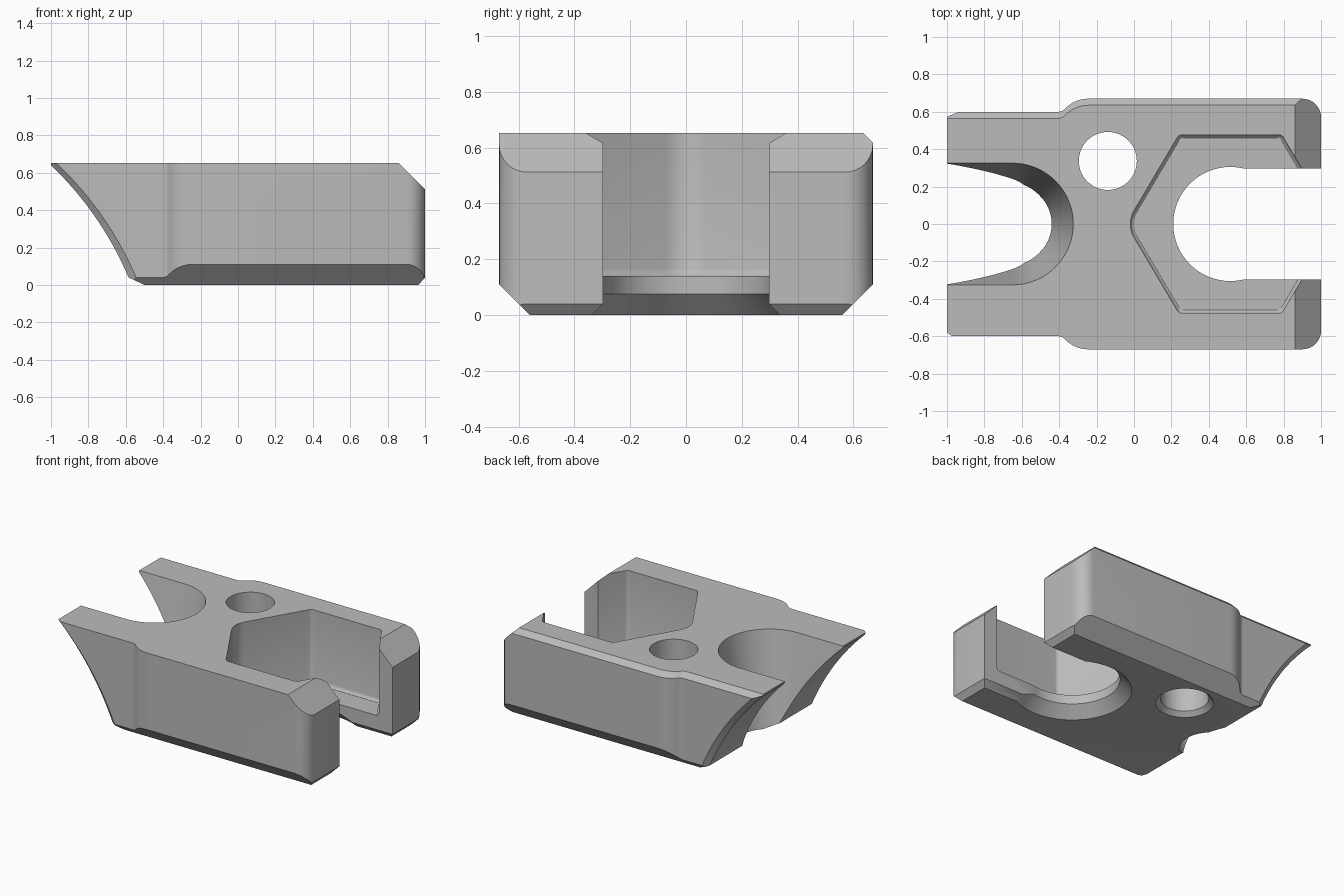
import bpy, bmesh
from math import sin, cos, tan, pi
from mathutils import Vector

cube = bpy.data.objects.get("Cube")
if cube:
    bpy.data.objects.remove(cube, do_unlink=True)

H = 0.652  # overall height

steel = bpy.data.materials.new("plain_grey")
steel.use_nodes = True
grey = (0.5, 0.5, 0.5, 1)
steel.diffuse_color = grey
steel.node_tree.nodes["Principled BSDF"].inputs["Base Color"].default_value = grey


def loft(name, rings):
    """Closed solid through matching rings of 3D points."""
    bm = bmesh.new()
    loops = [[bm.verts.new(p) for p in ring] for ring in rings]
    n = len(loops[0])
    for a, b in zip(loops, loops[1:]):
        for i in range(n):
            j = (i + 1) % n
            bm.faces.new((a[i], a[j], b[j], b[i]))
    bm.faces.new(loops[0][::-1])
    bm.faces.new(loops[-1])
    bmesh.ops.recalc_face_normals(bm, faces=bm.faces)
    mesh = bpy.data.meshes.new(name)
    bm.to_mesh(mesh)
    bm.free()
    obj = bpy.data.objects.new(name, mesh)
    bpy.context.collection.objects.link(obj)
    return obj


def rounded(corners, seg=10):
    """Outline with a fillet of radius r at each (x, y, r) corner."""
    out = []
    for i, (x, y, r) in enumerate(corners):
        p = Vector((x, y))
        if r == 0:
            out.append(p)
            continue
        a = (Vector(corners[i - 1][:2]) - p).normalized()
        b = (Vector(corners[(i + 1) % len(corners)][:2]) - p).normalized()
        half = a.angle(b) / 2
        centre = p + (a + b).normalized() * (r / sin(half))
        start = p + a * (r / tan(half)) - centre
        end = p + b * (r / tan(half)) - centre
        sweep = pi - 2 * half
        for k in range(seg + 1):
            t = k / seg
            out.append(centre + (start * sin((1 - t) * sweep)
                                 + end * sin(t * sweep)) / sin(sweep))
    return out


def mirrored(side):
    """Add the -y copy of a run of corners."""
    return side + [(x, -y, r) for x, y, r in reversed(side) if y > 0]


def at(outline, z):
    return [(p[0], p[1], z) for p in outline]


def circle(cx, cy, r, n=64):
    return [(cx + r * cos(2 * pi * i / n), cy + r * sin(2 * pi * i / n))
            for i in range(n)]


# Body: stepped outline, with a chamfered top edge on the back only
outline = rounded(mirrored([(-1, 0.6, 0), (-0.385, 0.6, 0.05),
                            (-0.315, 0.67, 0.17), (1, 0.67, 0.1)]))
top = [(p.x, p.y - 0.035 if p.y > 0.59 else p.y) for p in outline]
body = loft("clamp_body", [at(outline, 0), at(outline, H - 0.035), at(top, H)])

# Flat chamfers: a point on the plane and its outward normal
chamfers = [((0, 0.56, 0), (0, 1, -1)), ((0, -0.56, 0), (0, -1, -1)),
            ((0.965, 0, 0), (0.04, 0, -0.035)),
            ((0.86, 0, H), (1, 0, 1)),
            ((-0.5, 0, 0), (-0.04, 0, -0.085))]
bm = bmesh.new()
bm.from_mesh(body.data)
for point, normal in chamfers:
    cut = bmesh.ops.bisect_plane(bm, geom=bm.verts[:] + bm.edges[:] + bm.faces[:],
                                 plane_co=point, plane_no=normal,
                                 clear_outer=True)["geom_cut"]
    rim = [e for e in cut if isinstance(e, bmesh.types.BMEdge)]
    bmesh.ops.contextual_create(bm, geom=rim)
bmesh.ops.recalc_face_normals(bm, faces=bm.faces)
bm.to_mesh(body.data)
bm.free()

# Curved end: concave sweep, pushed inward near both sides for its chamfers
a, b, c = Vector((-1, 0.64)), Vector((-0.733, 0.385)), Vector((-0.585, 0.04))
curve = [a * (1 - t) ** 2 + b * 2 * t * (1 - t) + c * t * t
         for t in (i / 20 for i in range(21))]
profile = ([(-2, 0.8), (-1.16, 0.8)] + [tuple(p) for p in curve]
           + [(-0.525, -0.1), (-2, -0.1)])
end_cutter = loft("end_cutter", [
    [(x + push if x > -2 else x, y, z) for x, z in profile]
    for y, push in ((-0.75, 0.24), (-0.57, 0), (0.57, 0), (0.75, 0.24))])

# Tapered notch in the curved end
notch_rings = []
for z in (-0.1, 0.8):
    r = 0.21 + 0.177 * z
    arc = [(-0.65 + r * sin(pi * i / 40), -r * cos(pi * i / 40)) for i in range(41)]
    notch_rings.append(at([(-1.5, -r)] + arc + [(-1.5, r)], z))
notch_cutter = loft("notch_cutter", notch_rings)

# Hexagonal pocket with a small fillet around its floor
pocket = rounded(mirrored([(-0.042, 0, 0.14), (0.24, 0.477, 0.03),
                           (0.79, 0.477, 0.03)]) [:3]
                 + [(1.072, 0, 0.02), (0.79, -0.477, 0.03), (0.24, -0.477, 0.03)])
pocket_rings = []
for s, z in ((0.965, 0.14), (0.98, 0.145), (0.993, 0.153), (1, 0.165), (1, 0.8)):
    pocket_rings.append(at([(0.515 + (p.x - 0.515) * s, p.y * s) for p in pocket], z))
pocket_cutter = loft("pocket_cutter", pocket_rings)

# Through hole under the pocket and the bolt hole, both countersunk below
stem_cutter = loft("stem_hole_cutter", [
    at(circle(0.515, 0, r), z)
    for r, z in ((0.48, -0.1), (0.305, 0.075), (0.305, 0.8))])
bolt_cutter = loft("bolt_hole_cutter", [
    at(circle(-0.14, 0.337, r), z)
    for r, z in ((0.285, -0.1), (0.155, 0.03), (0.155, 0.8))])

# Open slot out of the square end, chamfered below
slot_cutter = loft("slot_cutter", [
    at([(0.56, -w), (1.3, -w), (1.3, w), (0.56, w)], z)
    for w, z in ((0.437, -0.1), (0.297, 0.04), (0.297, 0.8))])

# Cut everything out of the body
bpy.context.view_layer.objects.active = body
for cutter in (end_cutter, notch_cutter, pocket_cutter, stem_cutter,
               slot_cutter, bolt_cutter):
    cutter.hide_render = True
    mod = body.modifiers.new(cutter.name, "BOOLEAN")
    mod.operation = "DIFFERENCE"
    mod.solver = "EXACT"
    mod.object = cutter
    bpy.ops.object.modifier_apply(modifier=mod.name)
    bpy.data.objects.remove(cutter, do_unlink=True)

body.data.materials.clear()
body.data.materials.append(steel)
bpy.ops.object.select_all(action="DESELECT")
body.select_set(True)
bpy.ops.object.shade_smooth_by_angle(angle=pi / 7)
